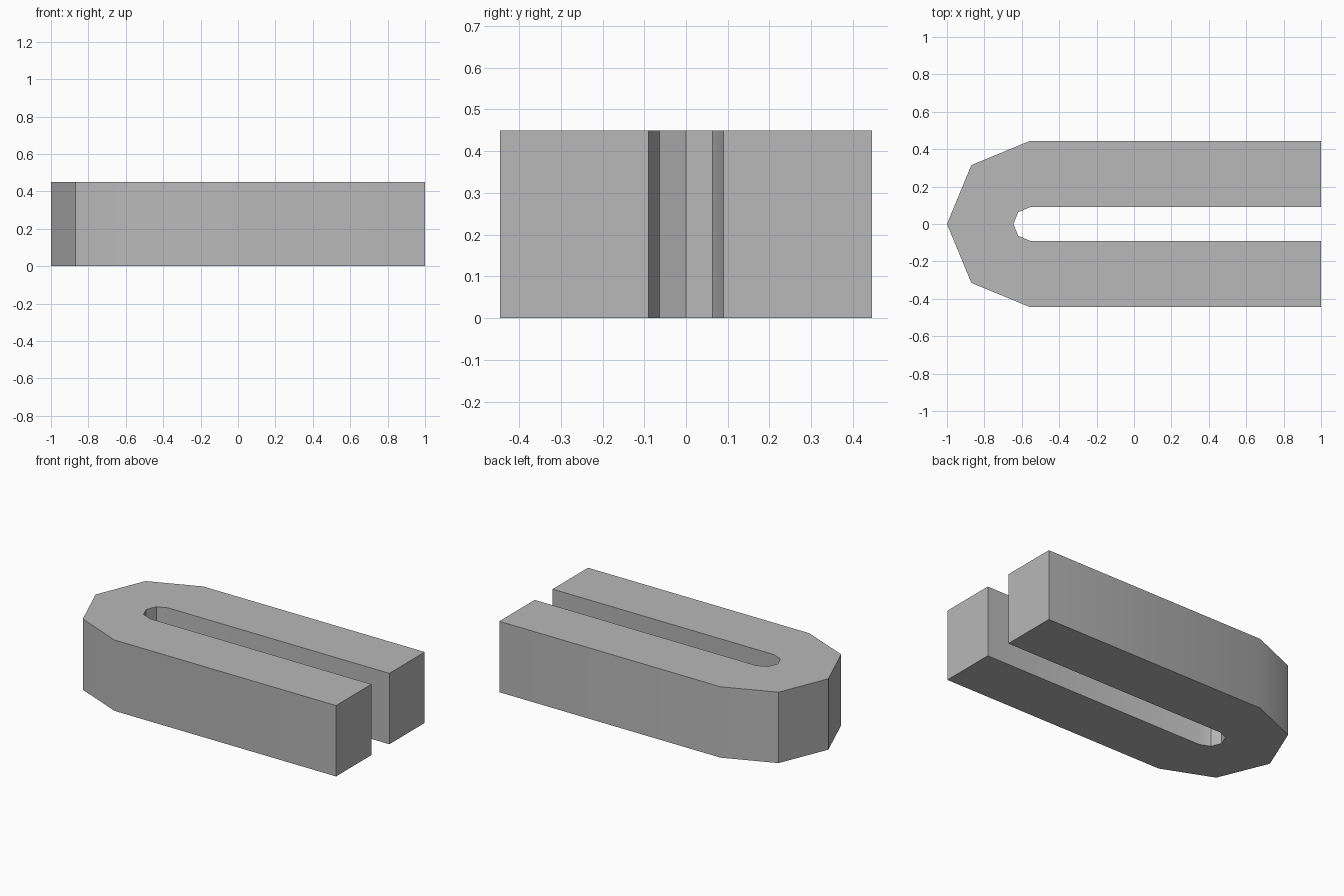
import bpy, bmesh, math

cube = bpy.data.objects.get("Cube")
if cube:
    bpy.data.objects.remove(cube, do_unlink=True)

HEIGHT = 0.45
END_X = 1.0
OUTER_R, INNER_R = 0.445, 0.09
BEND_X = OUTER_R - 1.0
BEND_STEPS = 4

grey = bpy.data.materials.new("plain_grey")
grey.use_nodes = True
colour = (0.48, 0.48, 0.48, 1)
grey.diffuse_color = colour
grey.node_tree.nodes["Principled BSDF"].inputs["Base Color"].default_value = colour


def u_outline(radius):
    """Open U path: one arm end, round the bend, other arm end."""
    bend = []
    for i in range(BEND_STEPS + 1):
        a = math.pi / 2 + math.pi * i / BEND_STEPS
        bend.append((BEND_X + radius * math.cos(a), radius * math.sin(a)))
    return [(END_X, radius)] + bend + [(END_X, -radius)]


# U-shaped bar: a strip of quads between both outlines, extruded upwards
bm = bmesh.new()
outer = [bm.verts.new((x, y, 0)) for x, y in u_outline(OUTER_R)]
inner = [bm.verts.new((x, y, 0)) for x, y in u_outline(INNER_R)]
strip = [bm.faces.new((outer[i], outer[i + 1], inner[i + 1], inner[i]))
         for i in range(len(outer) - 1)]
top = bmesh.ops.extrude_face_region(bm, geom=strip, use_keep_orig=True)
bmesh.ops.translate(bm, vec=(0, 0, HEIGHT),
                    verts=[g for g in top["geom"] if isinstance(g, bmesh.types.BMVert)])
bmesh.ops.recalc_face_normals(bm, faces=bm.faces)

mesh = bpy.data.meshes.new("u_shaped_bar")
bm.to_mesh(mesh)
bm.free()
mesh.materials.append(grey)
bar = bpy.data.objects.new("u_shaped_bar", mesh)
bpy.context.collection.objects.link(bar)

# Soft shading where the arms meet the bend, sharp elsewhere
bpy.ops.object.select_all(action="DESELECT")
bar.select_set(True)
bpy.context.view_layer.objects.active = bar
bpy.ops.object.shade_smooth_by_angle(angle=math.radians(30))
